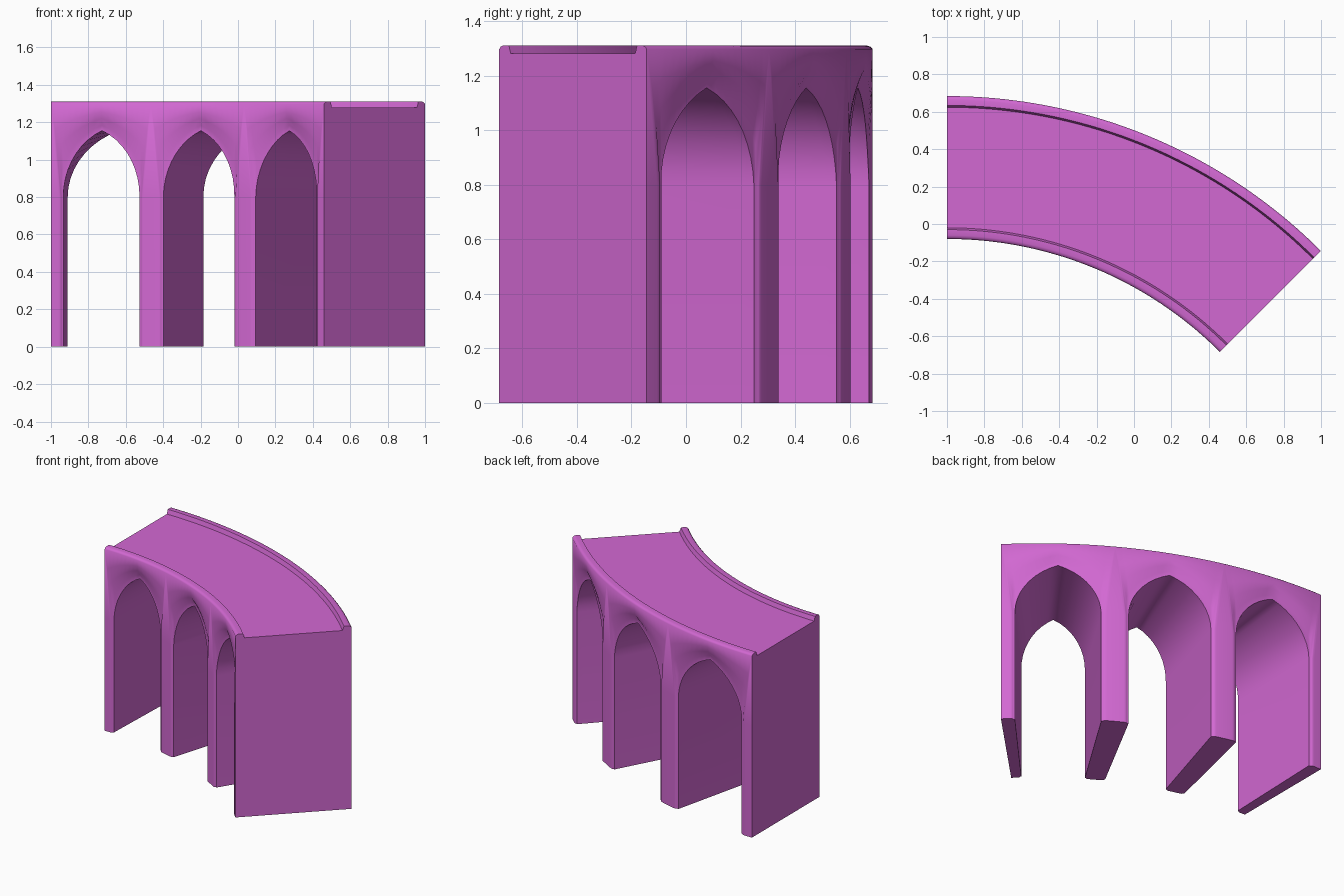
import bpy, bmesh, math

cube = bpy.data.objects.get("Cube")
if cube:
    bpy.data.objects.remove(cube)

# Overall layout: three arched bays along a 45 degree bend
R_IN, R_OUT = 2.064, 2.828
CX, CY = -1.0, 0.684 - R_OUT
BAY, BAYS = 15.0, 3
HALF = BAY / 2
FOOT, PIER = 5.68, 6.4          # opening edge and pier edge, degrees from bay centre
SPRING, APEX = 0.8, 1.155
WALL_TOP, RAIL_TOP, DECK = 1.297, 1.31, 1.28
N = 9                           # segments in each half arch
ROWS = ((0, 1), (0.2, 1), (0.45, 0.25), (0.7, 0.06), (1, 0))  # fraction, recess

bm = bmesh.new()


def place(angle, radius, z):
    a = math.radians(angle)
    return (CX + radius * math.sin(a), CY + radius * math.cos(a), z)


def face(points):
    bm.faces.new([bm.verts.new(p) for p in points])


def loft(columns):
    """Skin neighbouring columns of points with quads."""
    for a, b in zip(columns, columns[1:]):
        for i in range(len(a) - 1):
            face((a[i], a[i + 1], b[i + 1], b[i]))


def arch_point(k):
    """Half of a pointed arch: offset from the bay centre and height."""
    w, h = 0.24, APEX - SPRING
    r = (w * w + h * h) / (2 * w)
    t = math.acos((r - w) / r) * k / N
    return FOOT * (r * math.cos(t) - r + w) / w, SPRING + r * math.sin(t)


def outer_point(k):
    """Pier edge first, then evenly along the wall top."""
    if k == 0:
        return PIER, SPRING
    return HALF * (N - k) / (N - 1), WALL_TOP


def recess(k):
    return 0.012 + 0.018 * k / N


def half_bay(centre, sign):
    def at(offset, radius, z):
        return place(centre + sign * offset, radius, z)

    soles = []
    for radius, inward in ((R_IN, 1), (R_OUT, -1)):
        # Hollowed spandrel between the arch and the wall top
        columns = []
        for k in range(N + 1):
            (a0, z0), (a1, z1) = arch_point(k), outer_point(k)
            columns.append([at(a0 + (a1 - a0) * f,
                               radius + inward * recess(k) * d,
                               z0 + (z1 - z0) * f) for f, d in ROWS])
        loft(columns)
        # Pier front with eased corner, ending in a tall triangle
        sole = [(x, y, 0) for x, y, z in columns[0]]
        loft([sole, columns[0]])
        sole.append(at(HALF, radius, 0))
        loft([sole[-2:], [columns[0][-1], at(HALF, radius, SPRING)]])
        face((columns[0][-1], at(HALF, radius, SPRING), at(HALF, radius, WALL_TOP)))
        soles.append(sole)
    # Pier underside
    face(soles[0] + soles[1][::-1])

    # Passage wall and vault
    vault = []
    for k in [None] + list(range(N + 1)):
        a, z = arch_point(k or 0)
        if k is None:
            z = 0
        d = recess(k or 0)
        lo, hi = R_IN + d, R_OUT - d
        vault.append([at(a, r, z) for r in (lo, lo + 0.04, hi - 0.04, hi)])
    loft(vault)


for i in range(BAYS):
    for sign in (-1, 1):
        half_bay(HALF + i * BAY, sign)

# Deck and the two low rails
rail = [(0, WALL_TOP), (0.008, 1.306), (0.02, RAIL_TOP), (0.05, RAIL_TOP), (0.06, DECK)]
profile = [(R_IN + d, z) for d, z in rail] + [(R_OUT - d, z) for d, z in reversed(rail)]
steps = BAYS * 2 * (N - 1)
loft([[place(BAY * BAYS * s / steps, r, z) for r, z in profile] for s in range(steps + 1)])

# Flat end walls
for angle in (0, BAY * BAYS):
    outline = [(R_OUT, SPRING), (R_OUT, 0), (R_IN, 0), (R_IN, SPRING)] + profile
    face([place(angle, r, z) for r, z in outline])

bmesh.ops.remove_doubles(bm, verts=bm.verts, dist=0.0005)
bmesh.ops.recalc_face_normals(bm, faces=bm.faces)

mesh = bpy.data.meshes.new("curved_arcade")
bm.to_mesh(mesh)
bm.free()
arcade = bpy.data.objects.new("curved_arcade", mesh)
bpy.context.collection.objects.link(arcade)

# Single orchid colour
color = (0.65, 0.14, 0.65, 1)
mat = bpy.data.materials.new("orchid")
mat.use_nodes = True
mat.diffuse_color = color
mat.node_tree.nodes["Principled BSDF"].inputs["Base Color"].default_value = color
mesh.materials.append(mat)

bpy.ops.object.select_all(action="DESELECT")
arcade.select_set(True)
bpy.context.view_layer.objects.active = arcade
bpy.ops.object.shade_smooth_by_angle(angle=math.radians(60))
